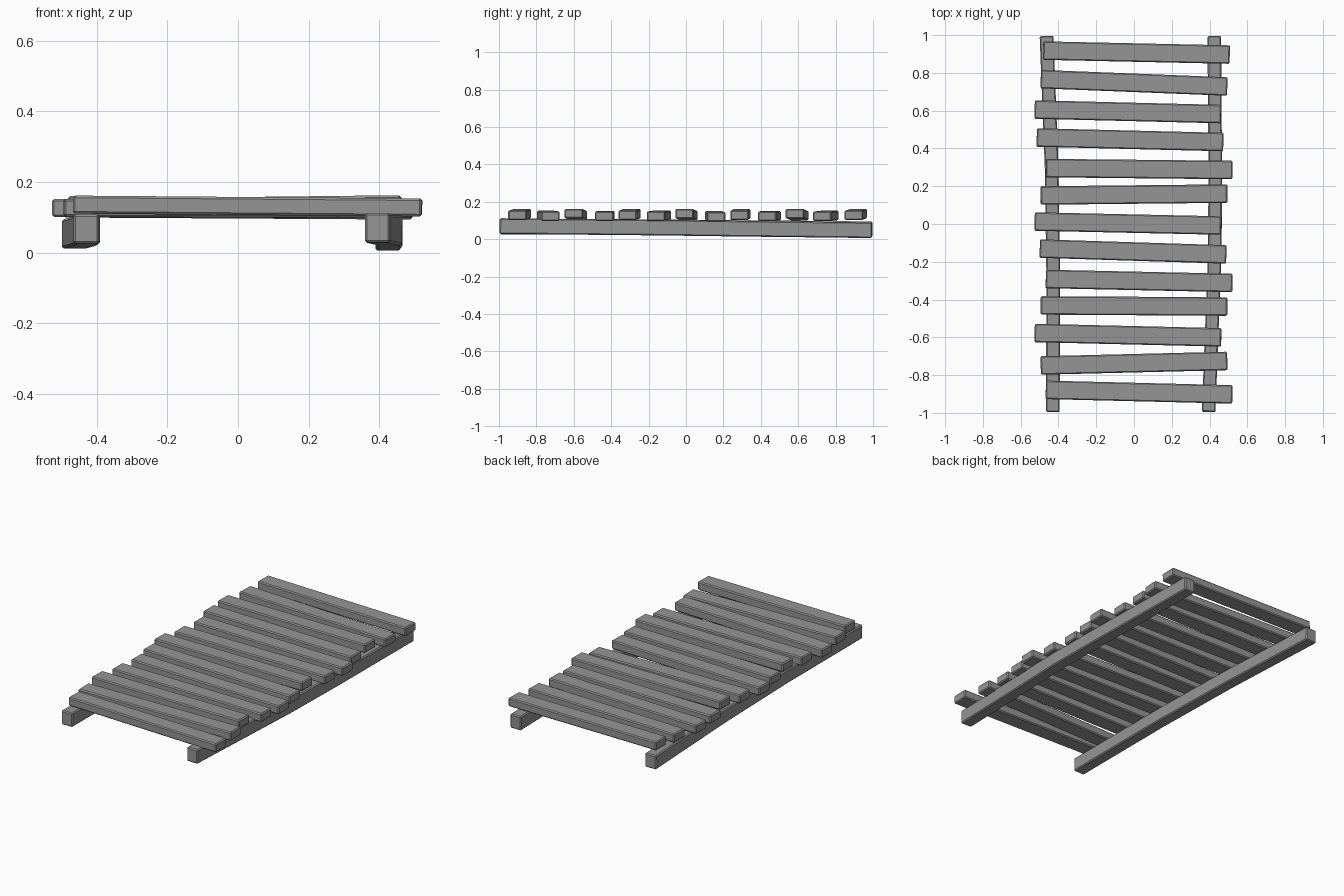
import bpy
from mathutils import Vector

grey = bpy.data.materials.new("grey wood")
grey.diffuse_color = (0.3, 0.3, 0.3, 1)


def beam(name, path, width, height, bevel):
    """Square timber swept along a path, with lightly worn edges."""
    verts, faces = [], []
    pts = [Vector(p) for p in path]
    for i, p in enumerate(pts):
        t = pts[min(i + 1, len(pts) - 1)] - pts[max(i - 1, 0)]
        side = Vector((t.y, -t.x, 0)).normalized() * width / 2
        up = side.cross(t).normalized() * height / 2
        verts += [p - side - up, p + side - up, p + side + up, p - side + up]
    for i in range(len(pts) - 1):
        a, b = i * 4, i * 4 + 4
        faces += [(a + k, a + (k + 1) % 4, b + (k + 1) % 4, b + k) for k in range(4)]
    n = len(verts)
    faces += [(3, 2, 1, 0), (n - 4, n - 3, n - 2, n - 1)]
    mesh = bpy.data.meshes.new(name)
    mesh.from_pydata(verts, [], faces)
    mesh.materials.append(grey)
    obj = bpy.data.objects.new(name, mesh)
    bpy.context.collection.objects.link(obj)
    mod = obj.modifiers.new("worn edges", "BEVEL")
    mod.width, mod.segments, mod.limit_method = bevel, 1, "ANGLE"


# Cross planks: middle x, left y, right y, left z, right z
planks = [
    (0.013, 0.918, 0.897, 0.135, 0.128),
    (0.000, 0.767, 0.728, 0.127, 0.122),
    (-0.032, 0.606, 0.582, 0.126, 0.136),
    (-0.021, 0.458, 0.434, 0.126, 0.123),
    (0.027, 0.296, 0.286, 0.135, 0.128),
    (0.000, 0.151, 0.161, 0.125, 0.119),
    (-0.032, 0.013, -0.008, 0.126, 0.136),
    (-0.005, -0.130, -0.161, 0.127, 0.123),
    (0.027, -0.291, -0.312, 0.136, 0.128),
    (0.000, -0.431, -0.437, 0.126, 0.123),
    (-0.032, -0.577, -0.600, 0.126, 0.137),
    (0.000, -0.749, -0.725, 0.127, 0.123),
    (0.027, -0.878, -0.902, 0.136, 0.128),
]
for i, (x, yl, yr, zl, zr) in enumerate(planks):
    beam(f"plank_{i + 1}", [(x - 0.494, yl, zl), (x + 0.494, yr, zr)], 0.098, 0.051, 0.006)

# Slightly bent side rails
beam("left_rail", [(-0.430, -0.995, 0.067), (-0.427, -0.3, 0.065),
                   (-0.436, 0.3, 0.060), (-0.463, 0.995, 0.053)], 0.073, 0.083, 0.006)
beam("right_rail", [(0.395, -0.995, 0.070), (0.428, -0.15, 0.062),
                    (0.430, 0.3, 0.056), (0.425, 0.995, 0.048)], 0.072, 0.084, 0.006)
